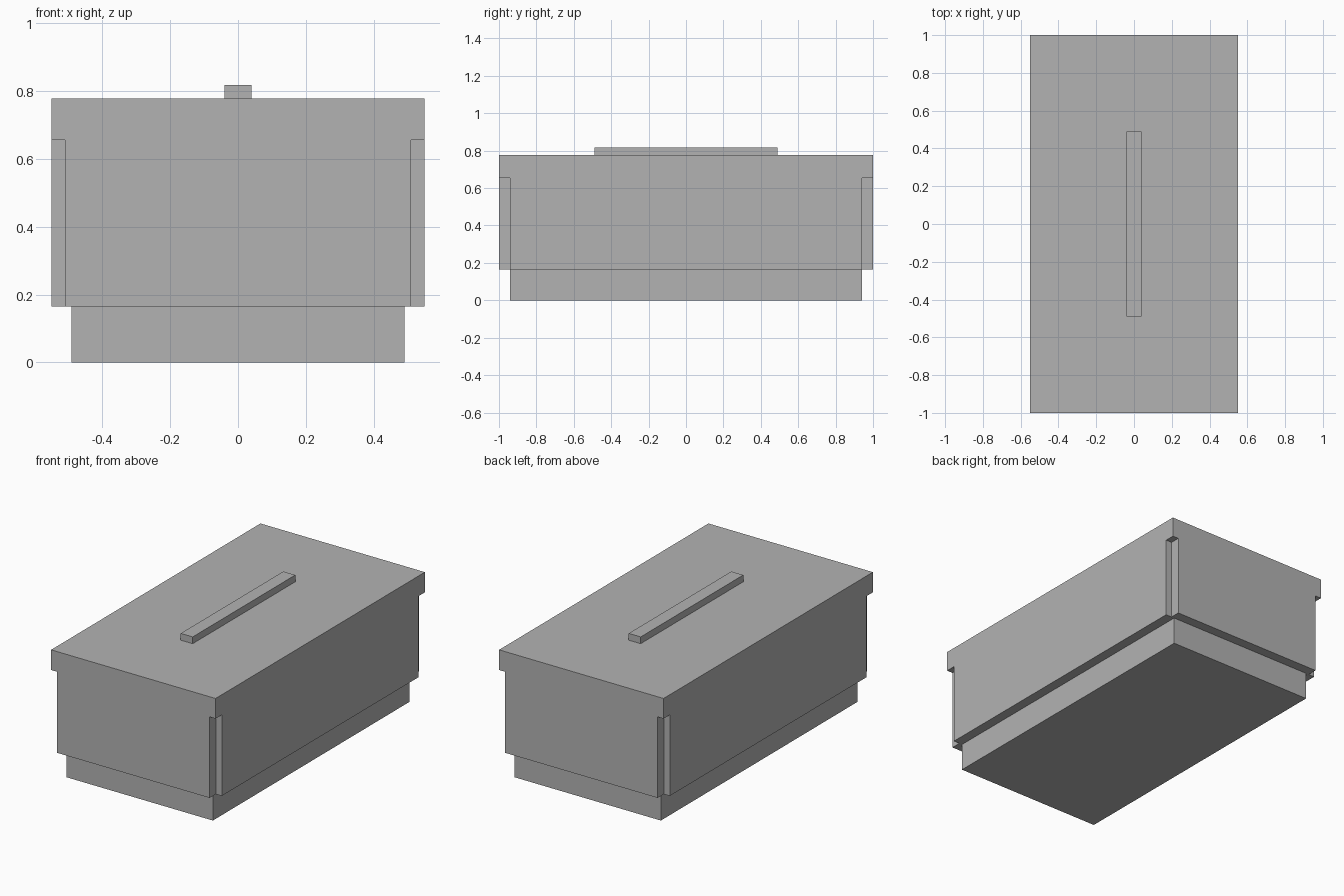
import bpy
import bmesh
from mathutils import Matrix, Vector

if "Cube" in bpy.data.objects:
    bpy.data.objects.remove(bpy.data.objects["Cube"], do_unlink=True)

# Plain grey material shared by every part
grey = bpy.data.materials.new("light grey")
grey.use_nodes = True
colour = (0.45, 0.45, 0.45, 1)
grey.diffuse_color = colour
grey.node_tree.nodes["Principled BSDF"].inputs["Base Color"].default_value = colour


def make_boxes(name, boxes):
    """One object from boxes, each given by its low and high corner."""
    bm = bmesh.new()
    for low, high in boxes:
        low, high = Vector(low), Vector(high)
        matrix = Matrix.Translation((low + high) / 2) @ Matrix.Diagonal((high - low).to_4d())
        matrix[3][3] = 1
        bmesh.ops.create_cube(bm, size=1, matrix=matrix)
    mesh = bpy.data.meshes.new(name)
    bm.to_mesh(mesh)
    bm.free()
    mesh.materials.append(grey)
    obj = bpy.data.objects.new(name, mesh)
    bpy.context.collection.objects.link(obj)
    return obj


half_x, half_y = 0.55, 1.0
notch_x, notch_y = 0.04, 0.06
body_bottom, notch_top, body_top = 0.165, 0.655, 0.777

# Recessed plinth
make_boxes("base", [((-0.49, -0.94, 0), (0.49, 0.94, body_bottom))])

# Main body
body = make_boxes("body", [((-half_x, -half_y, body_bottom), (half_x, half_y, body_top))])

# Corner notches below the lid rim
notches = []
for sx in (-1, 1):
    for sy in (-1, 1):
        xs = sorted((sx * (half_x - notch_x), sx * (half_x + 0.1)))
        ys = sorted((sy * (half_y - notch_y), sy * (half_y + 0.1)))
        notches.append(((xs[0], ys[0], 0), (xs[1], ys[1], notch_top)))
cutter = make_boxes("corner_cutter", notches)
cutter.hide_render = True

cut = body.modifiers.new("corner_notches", "BOOLEAN")
cut.operation = "DIFFERENCE"
cut.solver = "EXACT"
cut.object = cutter
bpy.context.view_layer.objects.active = body
bpy.ops.object.modifier_apply(modifier=cut.name)
bpy.data.objects.remove(cutter, do_unlink=True)

# Long handle bar on top
make_boxes("handle", [((-0.04, -0.49, body_top), (0.04, 0.49, 0.818))])
